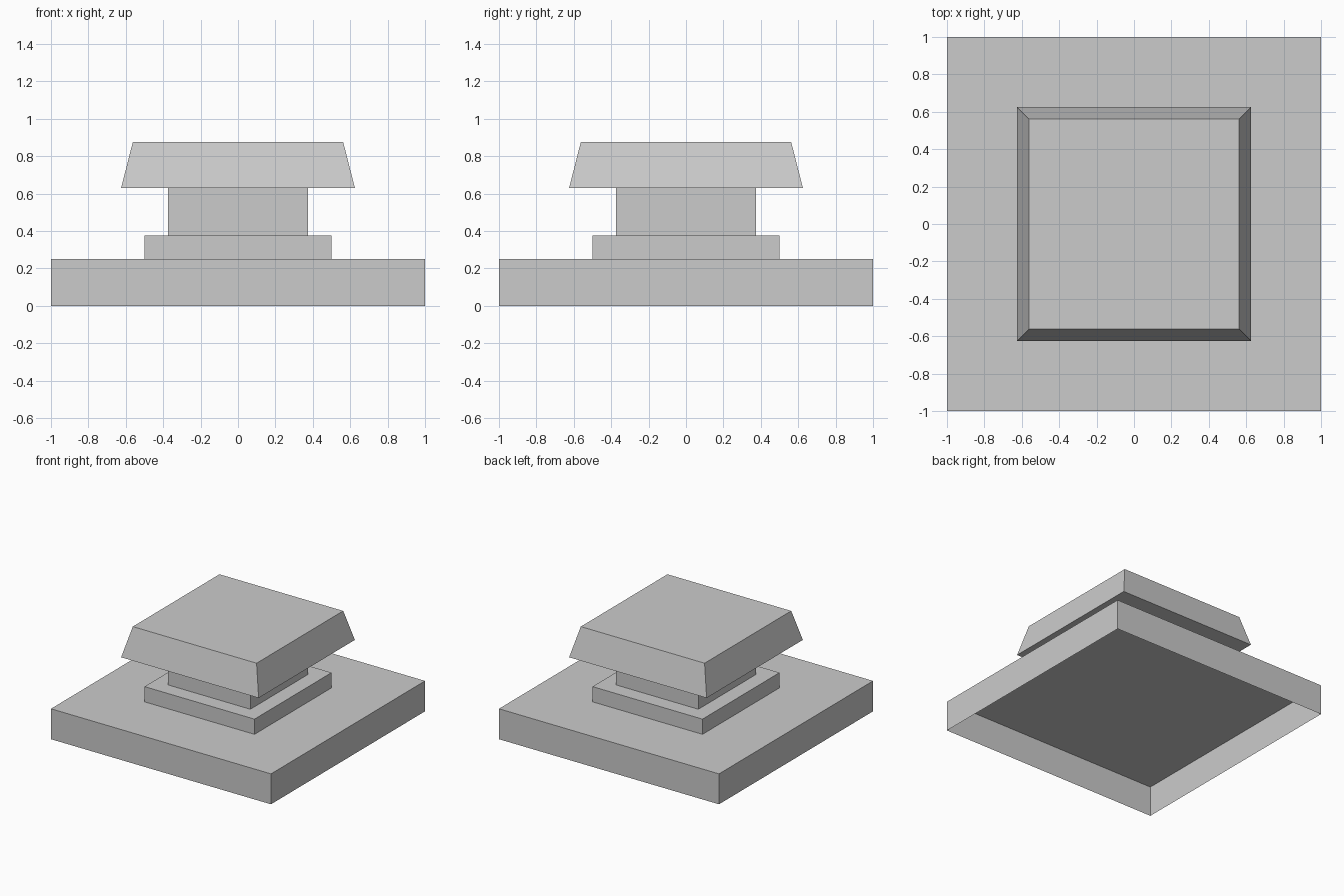
import bpy, bmesh

if "Cube" in bpy.data.objects:
    bpy.data.objects.remove(bpy.data.objects["Cube"])


def square_block(name, half_low, half_high, z_low, z_high, bottom=False, top=True):
    """Square block, optionally tapered, with optional bottom and top faces."""
    bm = bmesh.new()
    corners = [(-1, -1), (1, -1), (1, 1), (-1, 1)]
    low = [bm.verts.new((x * half_low, y * half_low, z_low)) for x, y in corners]
    high = [bm.verts.new((x * half_high, y * half_high, z_high)) for x, y in corners]
    for i in range(4):
        j = (i + 1) % 4
        bm.faces.new((low[i], low[j], high[j], high[i]))
    if bottom:
        bm.faces.new(low[::-1])
    if top:
        bm.faces.new(high)
    mesh = bpy.data.meshes.new(name)
    bm.to_mesh(mesh)
    bm.free()
    obj = bpy.data.objects.new(name, mesh)
    bpy.context.collection.objects.link(obj)
    return obj


# Wide base slab, hollow and open underneath
square_block("base_slab", 1.0, 1.0, 0.0, 0.25)
# Low step on the slab
square_block("step", 0.5, 0.5, 0.25, 0.375)
# Neck carrying the cap, ends hidden by its neighbours
square_block("neck", 0.375, 0.375, 0.375, 0.63, top=False)
# Tapered cap, closed all round
square_block("cap", 0.625, 0.5625, 0.63, 0.875, bottom=True)
